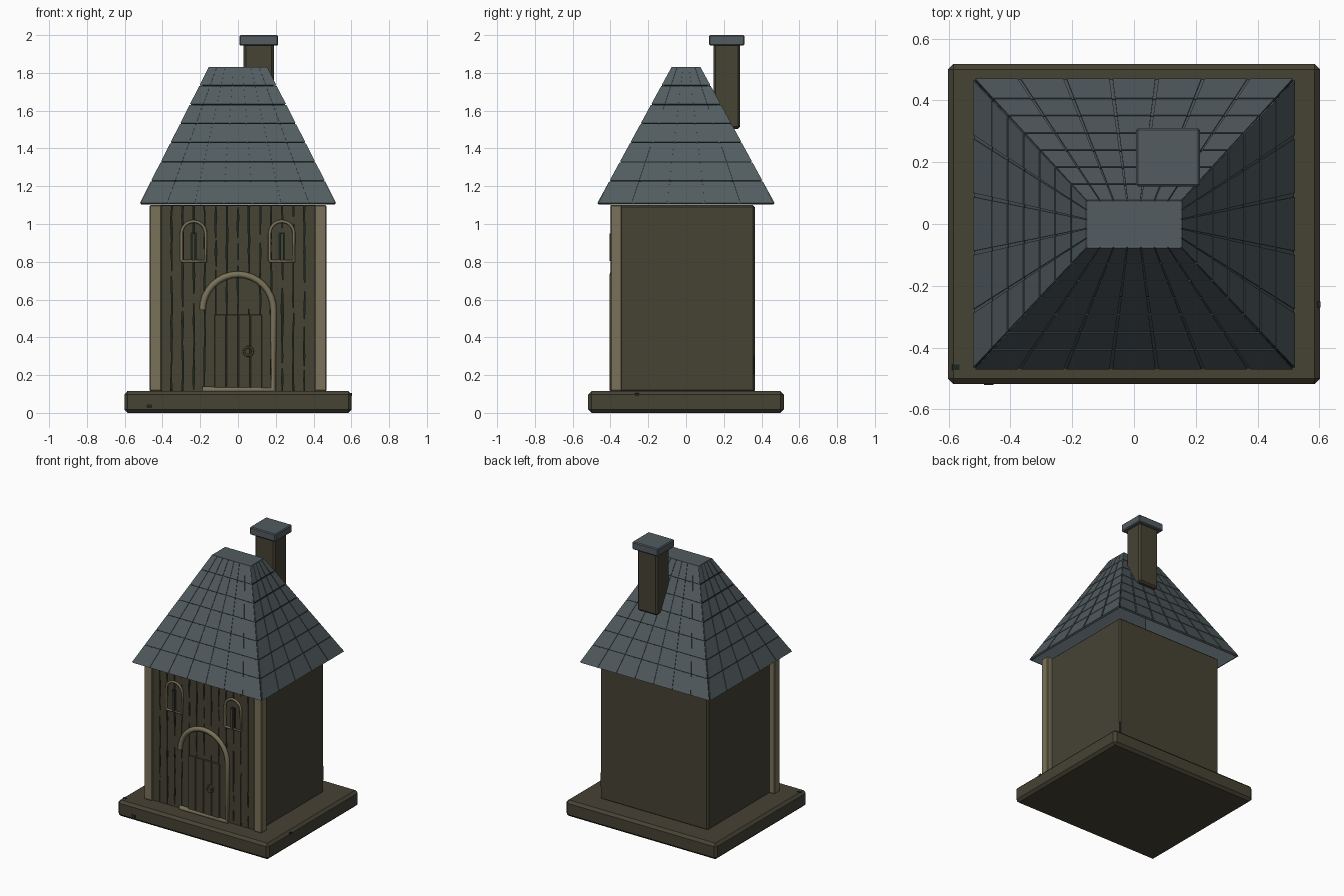
import bpy, bmesh, math, random
from mathutils import Vector

if "Cube" in bpy.data.objects:
    bpy.data.objects.remove(bpy.data.objects["Cube"])

random.seed(4)


def mat(name, col):
    m = bpy.data.materials.new(name)
    m.diffuse_color = (*col, 1)
    m.use_nodes = True
    m.node_tree.nodes["Principled BSDF"].inputs["Base Color"].default_value = m.diffuse_color
    return m


WOOD = mat("dark wood", (0.061, 0.054, 0.034))
TRIM = mat("tan trim", (0.195, 0.167, 0.100))
SLATE = mat("slate", (0.084, 0.106, 0.116))
GAP = mat("dark green gaps", (0.010, 0.020, 0.014))


def finish(name, bm, m, bevel=0, flip=False):
    bmesh.ops.recalc_face_normals(bm, faces=bm.faces)
    if flip:
        bmesh.ops.reverse_faces(bm, faces=bm.faces)
    me = bpy.data.meshes.new(name)
    bm.to_mesh(me)
    bm.free()
    me.materials.append(m)
    ob = bpy.data.objects.new(name, me)
    bpy.context.collection.objects.link(ob)
    if bevel:
        b = ob.modifiers.new("bevel", 'BEVEL')
        b.width, b.segments = bevel, 1
    return ob


def hexa(bm, lo, hi, bottom=True):
    """Solid between two matching quads, optionally open at the bottom."""
    a, b = [bm.verts.new(p) for p in lo], [bm.verts.new(p) for p in hi]
    if bottom:
        bm.faces.new(a)
    bm.faces.new(b)
    for i in range(4):
        j = (i + 1) % 4
        bm.faces.new((a[i], a[j], b[j], b[i]))


def rect(x0, x1, y0, y1, z):
    return [(x0, y0, z), (x1, y0, z), (x1, y1, z), (x0, y1, z)]


def box(name, x0, x1, y0, y1, z0, z1, m, bevel=0):
    bm = bmesh.new()
    hexa(bm, rect(x0, x1, y0, y1, z0), rect(x0, x1, y0, y1, z1))
    return finish(name, bm, m, bevel)


def tube(name, pts, r, m):
    cu = bpy.data.curves.new(name, 'CURVE')
    cu.dimensions = '3D'
    cu.bevel_depth, cu.bevel_resolution = r, 2
    cu.use_fill_caps = True
    s = cu.splines.new('POLY')
    s.points.add(len(pts) - 1)
    for p, q in zip(s.points, pts):
        p.co = (*q, 1)
    cu.materials.append(m)
    ob = bpy.data.objects.new(name, cu)
    bpy.context.collection.objects.link(ob)
    return ob


def arch(cx, cz, r, y, n=16):
    return [(cx - r * math.cos(math.pi * i / n), y, cz + r * math.sin(math.pi * i / n))
            for i in range(n + 1)]


# Base, body and front corner posts
box("base", -0.602, 0.602, -0.518, 0.518, 0, 0.115, WOOD, 0.018)
box("body", -0.43, 0.43, -0.36, 0.365, 0.11, 1.1, WOOD, 0.01)
for side, s in (("left", -1), ("right", 1)):
    x0, x1 = sorted((s * 0.405, s * 0.468))
    box(side + "_post", x0, x1, -0.4, -0.338, 0.115, 1.1, TRIM, 0.005)

# Small dark moss flecks on the base and back corner
box("moss_top", -0.588, -0.565, -0.472, -0.455, 0.11, 0.117, GAP)
box("moss_front", -0.485, -0.455, -0.520, -0.512, 0.025, 0.045, GAP)
box("moss_right", 0.59, 0.604, -0.27, -0.25, 0.09, 0.105, GAP)
box("moss_corner", 0.42, 0.428, 0.355, 0.363, 0.2, 0.3, GAP)

# Front planks with uneven edges over a dark backing
box("plank_backing", -0.41, 0.41, -0.375, -0.35, 0.12, 1.092, GAP)
bm = bmesh.new()
N, ROWS, W = 14, 16, 0.82 / 14
for i in range(N):
    cx = -0.41 + W * (i + 0.5)
    rings = []
    for k in range(ROWS + 1):
        z = 0.117 + 0.98 * k / ROWS
        l, r = (random.uniform(0.0235, 0.0300) for _ in range(2))
        rings.append([bm.verts.new(p) for p in rect(cx - l, cx + r, -0.386, -0.36, z)])
    bm.faces.new(rings[0])
    bm.faces.new(rings[-1])
    for a, b in zip(rings, rings[1:]):
        for j in range(4):
            n = (j + 1) % 4
            bm.faces.new((a[j], a[n], b[n], b[j]))
finish("front_planks", bm, WOOD)

# Door boards, ring handle and the open arch trim
box("door_backing", -0.124, 0.124, -0.390, -0.37, 0.117, 0.518, WOOD)
for i in range(4):
    x = -0.125 + i * 0.0635
    box("door_board_%d" % (i + 1), x, x + 0.0605, -0.395, -0.37, 0.117, 0.52, WOOD, 0.002)
bpy.ops.mesh.primitive_torus_add(location=(0.055, -0.396, 0.325), rotation=(math.pi / 2, 0, 0),
                                 major_radius=0.023, minor_radius=0.006,
                                 major_segments=20, minor_segments=8)
ring = bpy.context.object
ring.name = "door_ring"
ring.data.materials.append(WOOD)
bpy.ops.object.shade_smooth()
tube("door_arch", arch(0, 0.545, 0.188, -0.388) + [(0.188, -0.388, 0.122), (-0.188, -0.388, 0.122)],
     0.017, TRIM)

# Windows: arched trim around a narrow slit
for side, cx in (("left", -0.235), ("right", 0.232)):
    z0 = 0.803
    path = arch(cx, 0.95, 0.064, -0.39, 12)
    path = [(cx - 0.064, -0.39, z0)] + path + [(cx + 0.064, -0.39, z0), (cx - 0.064, -0.39, z0)]
    tube(side + "_window_trim", path, 0.008, TRIM)
    box(side + "_window_slit", cx - 0.017, cx + 0.017, -0.390, -0.37, z0, 0.955, GAP)
    box(side + "_window_bar", cx - 0.008, cx + 0.008, -0.404, -0.37, z0, 0.95, WOOD)

# Roof: open shell (dark outside, slate inside), cap, then bands with tiles on four slopes
Z0, Z1 = 1.11, 1.83
BX, BY, TX, TY = 0.52, 0.47, 0.155, 0.077
for name, d, m, flip in (("roof_shell", 0.006, GAP, False), ("roof_lining", 0.018, SLATE, True)):
    bm = bmesh.new()
    hexa(bm, rect(-BX + d, BX - d, -BY + d, BY - d, Z0 + 0.002),
         rect(-TX + d, TX - d, -TY + d, TY - d, Z1 - d), bottom=False)
    finish(name, bm, m, flip=flip)
box("roof_cap", -TX + 0.004, TX - 0.004, -TY + 0.004, TY - 0.004, Z1 - 0.012, Z1, SLATE)

bot, top = rect(-BX, BX, -BY, BY, Z0), rect(-TX, TX, -TY, TY, Z1)
bands, tiles = bmesh.new(), bmesh.new()
ROWV = [0] + [(0.118 + 0.1012 * i) / 0.72 for i in range(6)] + [1]
for f in range(4):
    g = (f + 1) % 4
    A, B, C, D = (Vector(p) for p in (bot[f], bot[g], top[g], top[f]))
    nrm = (B - A).cross(D - A).normalized()

    def quad(u0, u1, v0, v1, depth):
        return [A.lerp(B, u).lerp(D.lerp(C, u), v) - nrm * depth
                for u, v in ((u0, v0), (u1, v0), (u1, v1), (u0, v1))]

    cols = 7 if f % 2 == 0 else 5
    for r in range(7):
        v0 = ROWV[r] + (0.004 if r else 0)
        v1 = ROWV[r + 1] - (0.004 if r < 6 else 0)
        hexa(bands, quad(0.007, 0.993, v0, v1, 0.014), quad(0.007, 0.993, v0, v1, 0.0035))
        for c in range(cols):
            u0, u1 = max(0.007, (c + 0.035) / cols), min(0.993, (c + 0.965) / cols)
            hexa(tiles, quad(u0, u1, v0, v1, 0.012), quad(u0, u1, v0, v1, 0))
finish("roof_bands", bands, SLATE)
finish("roof_tiles", tiles, SLATE)

# Chimney
box("chimney", 0.03, 0.19, 0.145, 0.287, 1.503, 1.96, WOOD, 0.012)
box("chimney_cap", 0.007, 0.213, 0.122, 0.31, 1.945, 2.0, SLATE, 0.006)
